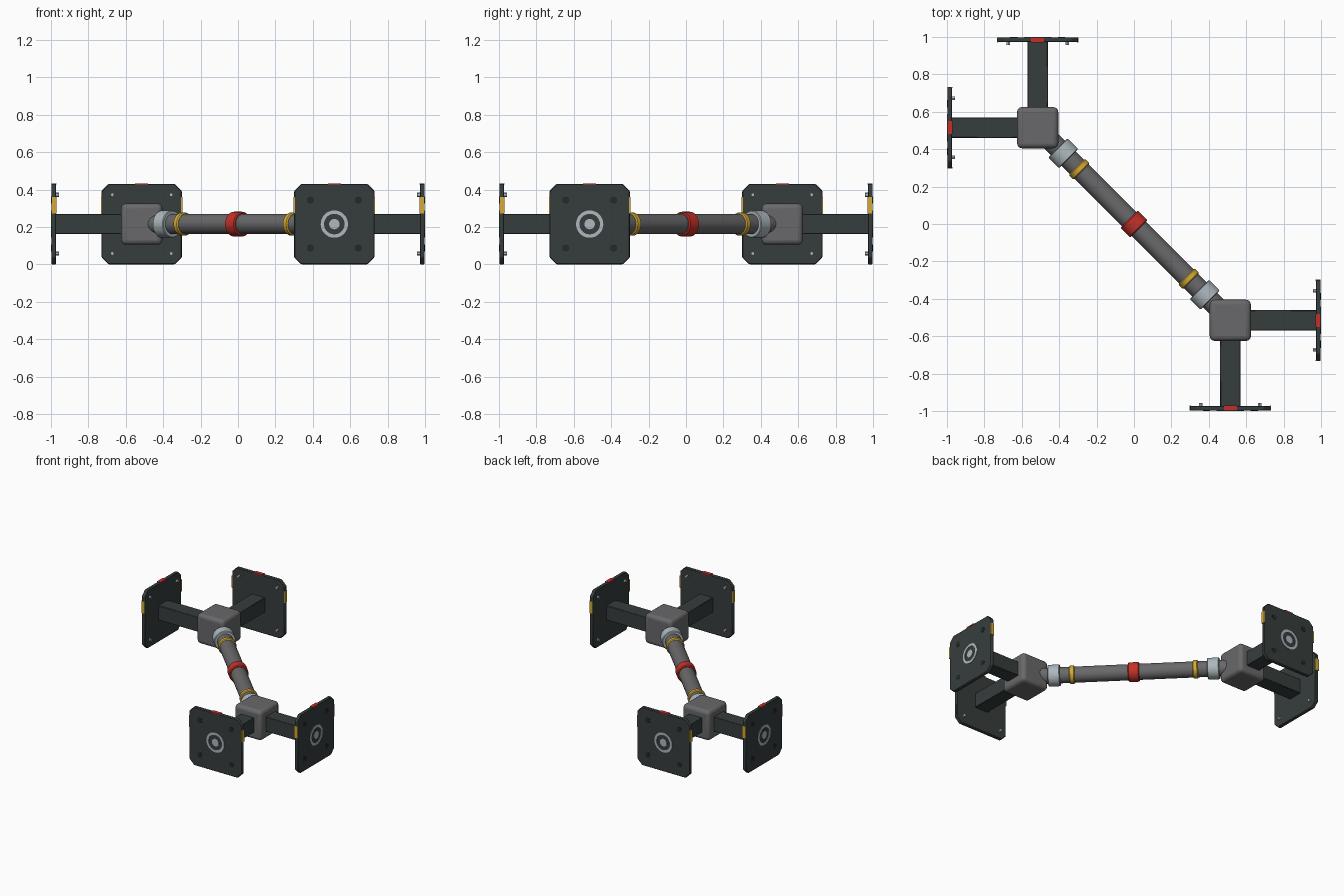
import bpy, bmesh, math
from mathutils import Matrix, Vector

if "Cube" in bpy.data.objects:
    bpy.data.objects.remove(bpy.data.objects["Cube"])

C = 0.515      # hub offset from the middle in x and y
Z = 0.216      # height of every axis
HALF = 0.215   # half width of a foot plate


def material(name, rgb):
    m = bpy.data.materials.new(name)
    m.diffuse_color = (*rgb, 1)
    m.use_nodes = True
    m.node_tree.nodes["Principled BSDF"].inputs["Base Color"].default_value = m.diffuse_color
    return m


DARK = material("dark plate grey", (0.037, 0.047, 0.046))
BLACK = material("bolt black", (0.016, 0.021, 0.021))
GREY = material("pipe grey", (0.14, 0.14, 0.145))
LIGHT = material("light steel", (0.42, 0.48, 0.51))
RED = material("signal red", (0.55, 0.03, 0.022))
YELLOW = material("signal yellow", (0.66, 0.40, 0.035))


def finish(name, bm, mat, matrix, bevel=0.0, segments=2, smooth=True):
    bmesh.ops.recalc_face_normals(bm, faces=bm.faces)
    mesh = bpy.data.meshes.new(name)
    bm.to_mesh(mesh)
    bm.free()
    mesh.materials.append(mat)
    ob = bpy.data.objects.new(name, mesh)
    bpy.context.collection.objects.link(ob)
    ob.matrix_world = matrix
    if bevel:
        mod = ob.modifiers.new("bevel", "BEVEL")
        mod.width, mod.segments = bevel, segments
        mod.limit_method = "ANGLE"
    if smooth:
        bpy.ops.object.select_all(action="DESELECT")
        ob.select_set(True)
        bpy.context.view_layer.objects.active = ob
        bpy.ops.object.shade_smooth_by_angle(angle=math.radians(35))
    return ob


def box(name, mat, matrix, lo, hi, bevel=0.0, segments=2):
    lo, hi = Vector(lo), Vector(hi)
    bm = bmesh.new()
    bmesh.ops.create_cube(bm, size=1)
    for v in bm.verts:
        v.co = (lo + hi) / 2 + v.co * (hi - lo)
    return finish(name, bm, mat, matrix, bevel, segments, bevel > 0)


def lathe(name, mat, matrix, profile, sides=32, closed=False):
    """Turn (x, radius) points around the local x axis."""
    bm = bmesh.new()
    verts = [bm.verts.new((x, 0, r)) for x, r in profile]
    edges = [bm.edges.new(p) for p in zip(verts, verts[1:])]
    if closed:
        edges.append(bm.edges.new((verts[-1], verts[0])))
    bmesh.ops.spin(bm, geom=verts + edges, cent=(0, 0, 0), axis=(1, 0, 0),
                   angle=math.tau, steps=sides, use_duplicate=False)
    bmesh.ops.remove_doubles(bm, verts=bm.verts, dist=1e-5)
    return finish(name, bm, mat, matrix)


def disc(name, mat, matrix, x0, x1, r, y=0, z=0, sides=20):
    return lathe(name, mat, matrix @ Matrix.Translation((0, y, z)),
                 [(x0, 0), (x0, r), (x1, r), (x1, 0)], sides)


def band(name, mat, matrix, x, length, r, ease):
    h = length / 2
    return lathe(name, mat, matrix, [(x - h, 0.04), (x - h, r - ease), (x - h + ease, r),
                                     (x + h - ease, r), (x + h, r - ease), (x + h, 0.04)])


def foot_plate(matrix):
    # octagonal outline: a square with cut corners
    k = HALF - 0.038
    outline = [(HALF, -k), (HALF, k), (k, HALF), (-k, HALF),
               (-HALF, k), (-HALF, -k), (-k, -HALF), (k, -HALF)]
    bm = bmesh.new()
    face = bm.faces.new([bm.verts.new((0.457, y, z)) for y, z in outline])
    out = bmesh.ops.extrude_face_region(bm, geom=[face])
    for v in out["geom"]:
        if isinstance(v, bmesh.types.BMVert):
            v.co.x = 0.482
    finish("foot_plate", bm, DARK, matrix, 0.004, 1)


def arm(matrix):
    box("arm", DARK, matrix, (0, -0.054, -0.054), (0.46, 0.054, 0.054), 0.003, 1)
    foot_plate(matrix)
    # target ring and dot on the outer face
    lathe("target_ring", LIGHT, matrix, [(0.48, 0.055), (0.485, 0.055),
                                         (0.485, 0.073), (0.48, 0.073)], 32, True)
    disc("target_dot", LIGHT, matrix, 0.48, 0.485, 0.028)
    # bolts on both faces
    for sy in (-1, 1):
        for sz in (-1, 1):
            disc("outer_bolt", BLACK, matrix, 0.48, 0.484, 0.019, sy * 0.128, sz * 0.128)
            disc("inner_bolt", LIGHT, matrix, 0.443, 0.459, 0.011, sy * 0.157, sz * 0.157, 6)
        # side markers
        a, b = sorted((sy * (HALF - 0.004), sy * (HALF + 0.002)))
        box("side_marker", YELLOW, matrix, (0.456, a, 0.056), (0.483, b, 0.144))
    box("top_marker", RED, matrix, (0.456, -0.035, HALF - 0.004), (0.483, 0.035, HALF + 0.003))


# hubs, each with two arms at right angles
for sx, angles in ((-1, (180, 90)), (1, (0, -90))):
    place = Matrix.Translation((sx * C, -sx * C, Z))
    box("hub", GREY, place, (-0.11,) * 3, (0.11,) * 3, 0.026, 4)
    for a in angles:
        arm(place @ Matrix.Rotation(math.radians(a), 4, "Z"))

# diagonal pipe with its bands
axis = Matrix.Translation((0, 0, Z)) @ Matrix.Rotation(math.radians(-45), 4, "Z")
disc("pipe", GREY, axis, -0.70, 0.70, 0.054, sides=32)
band("middle_band", RED, axis, 0, 0.075, 0.066, 0.006)
for s in (-1, 1):
    band("pipe_ring", YELLOW, axis, s * 0.414, 0.036, 0.062, 0.006)
    band("collar", LIGHT, axis, s * 0.535, 0.08, 0.073, 0.004)
